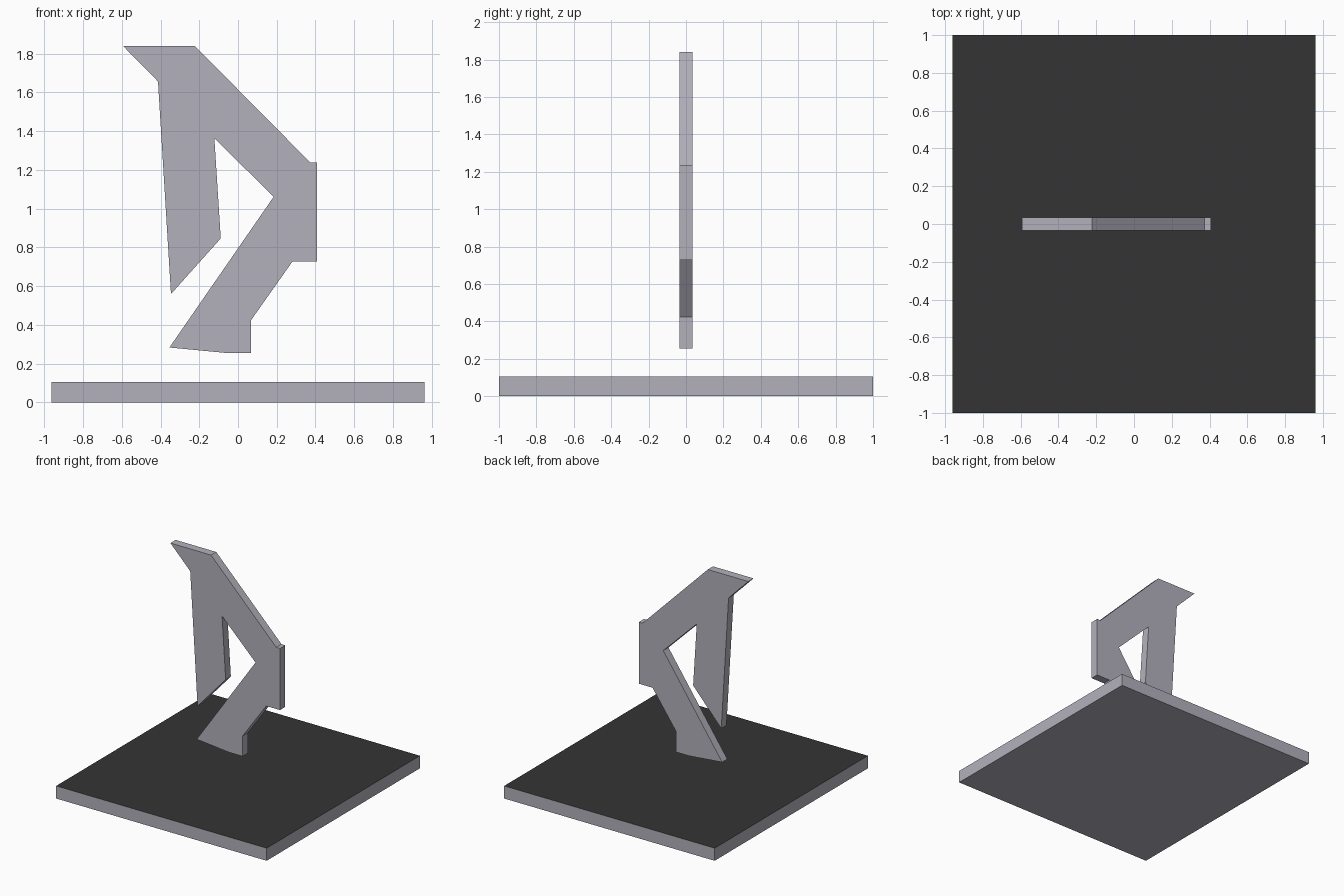
import bpy, bmesh

if "Cube" in bpy.data.objects:
    bpy.data.objects.remove(bpy.data.objects["Cube"])


def material(name, rgb):
    m = bpy.data.materials.new(name)
    m.diffuse_color = (*rgb, 1.0)
    m.use_nodes = True
    m.node_tree.nodes["Principled BSDF"].inputs["Base Color"].default_value = m.diffuse_color
    return m


grey = material("cool grey", (0.45, 0.44, 0.50))
dark = material("charcoal", (0.034, 0.034, 0.034))


def extrude(name, outline, y0, y1, mats):
    """Extrude an (x, z) outline along y."""
    bm = bmesh.new()
    face = bm.faces.new([bm.verts.new((x, y0, z)) for x, z in outline])
    new = bmesh.ops.extrude_face_region(bm, geom=[face])["geom"]
    bmesh.ops.translate(bm, vec=(0, y1 - y0, 0),
                        verts=[g for g in new if isinstance(g, bmesh.types.BMVert)])
    bmesh.ops.recalc_face_normals(bm, faces=bm.faces)
    bm.normal_update()
    # Horizontal upward faces take the second colour when there is one
    if len(mats) > 1:
        for f in bm.faces:
            f.material_index = 1 if f.normal.z > 0.9 else 0
    mesh = bpy.data.meshes.new(name)
    bm.to_mesh(mesh)
    bm.free()
    for m in mats:
        mesh.materials.append(m)
    ob = bpy.data.objects.new(name, mesh)
    bpy.context.collection.objects.link(ob)
    return ob


# Square base slab with a dark top
W, H = 0.962, 0.104
extrude("base_slab", [(-W, 0), (W, 0), (W, H), (-W, H)], -1, 1, [grey, dark])

# Thin angular emblem floating over the base
emblem = [
    (-0.594, 1.84), (-0.223, 1.84), (0.374, 1.237), (0.408, 1.237),  # top and right shoulder
    (0.408, 0.728), (0.282, 0.728), (0.066, 0.422), (0.066, 0.254),  # right side and foot
    (-0.053, 0.254), (-0.354, 0.283),                                # foot tip
    (0.184, 1.061), (-0.122, 1.363),                                 # inner opening
    (-0.089, 0.846), (-0.346, 0.559), (-0.413, 1.656),               # left blade
]
extrude("emblem_plate", emblem, -0.034, 0.034, [grey])
